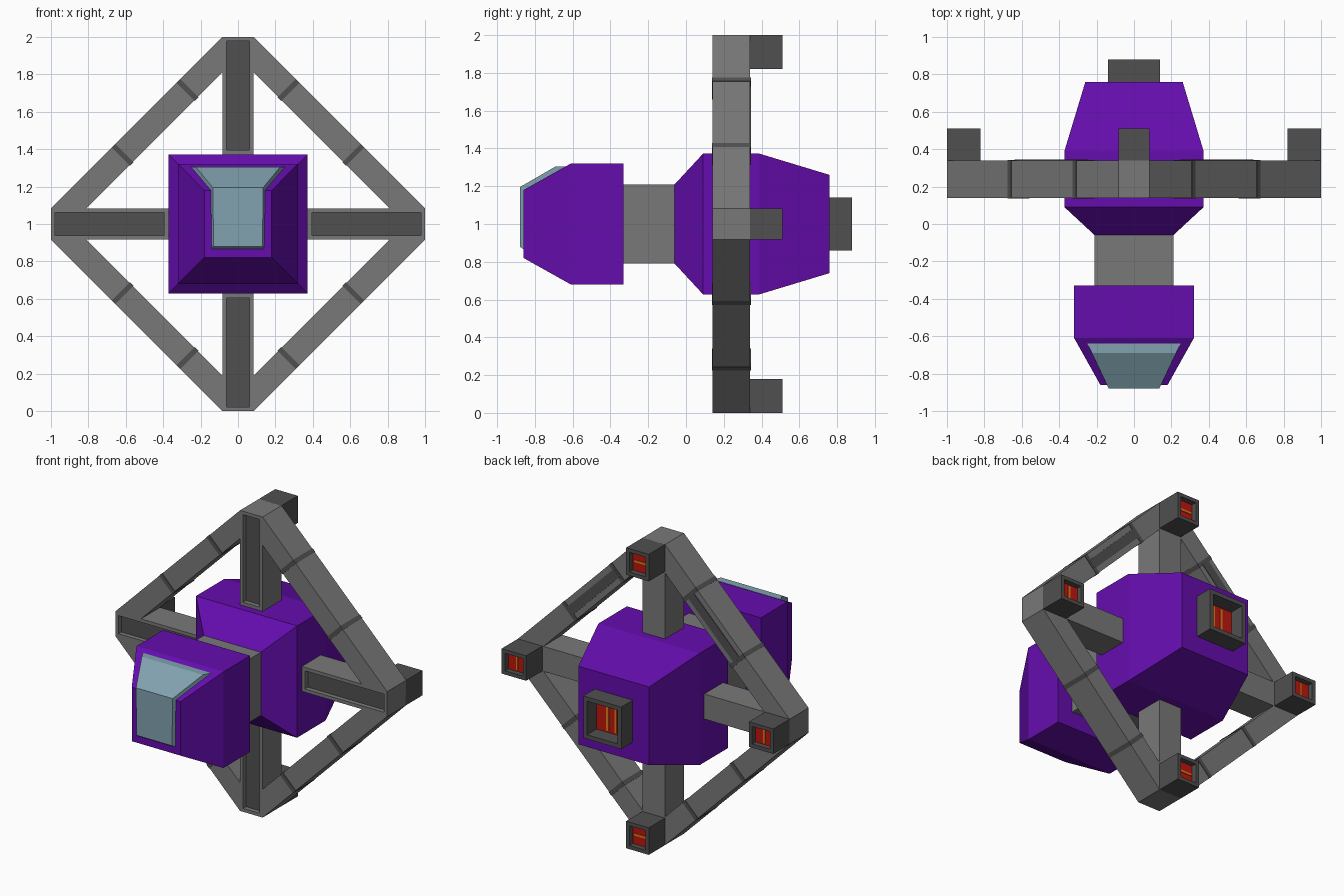
import bpy, bmesh, math
from mathutils import Matrix, Vector

if "Cube" in bpy.data.objects:
    bpy.data.objects.remove(bpy.data.objects["Cube"])


def material(name, rgb):
    m = bpy.data.materials.new(name)
    m.diffuse_color = (*rgb, 1)
    m.use_nodes = True
    m.node_tree.nodes["Principled BSDF"].inputs["Base Color"].default_value = m.diffuse_color
    return m


PURPLE = material("purple", (0.13, 0.004, 0.42))
GRAY = material("gray", (0.19, 0.19, 0.19))
DARK = material("dark_gray", (0.08, 0.08, 0.08))
GLASS = material("glass_blue", (0.22, 0.36, 0.43))
RED = material("red", (0.52, 0.008, 0.004))
ORANGE = material("orange", (0.75, 0.2, 0.01))


def finish(name, bm, *mats):
    bmesh.ops.recalc_face_normals(bm, faces=bm.faces[:])
    me = bpy.data.meshes.new(name)
    bm.to_mesh(me)
    bm.free()
    for m in mats:
        me.materials.append(m)
    ob = bpy.data.objects.new(name, me)
    bpy.context.collection.objects.link(ob)
    return ob


def skin(name, rings, mat):
    """Join matching rings of points into a capped solid."""
    bm = bmesh.new()
    vs = [[bm.verts.new(p) for p in r] for r in rings]
    n = len(vs[0])
    for a, b in zip(vs, vs[1:]):
        for i in range(n):
            bm.faces.new((a[i], a[(i + 1) % n], b[(i + 1) % n], b[i]))
    bm.faces.new(vs[0])
    bm.faces.new(vs[-1])
    return finish(name, bm, mat)


def hull(name, sections, mat):
    """Square sections (y, half size) stacked along y."""
    skin(name, [[(sx * h, y, 1 + sz * h) for sx, sz in ((-1, -1), (1, -1), (1, 1), (-1, 1))]
                for y, h in sections], mat)


def box_bm(lo, hi, angle=0):
    lo, hi = Vector(lo), Vector(hi)
    bm = bmesh.new()
    bmesh.ops.create_cube(bm, size=1, matrix=Matrix.Translation((lo + hi) / 2)
                          @ Matrix.Rotation(angle, 4, 'Y') @ Matrix.Diagonal((*(hi - lo), 1)))
    return bm


def box(name, lo, hi, mat, angle=0):
    return finish(name, box_bm(lo, hi, angle), mat)


def recessed_box(name, lo, hi, side, rim, depth, mat, floor_mat):
    """Box with a sunken panel in its front (side -1) or back (side 1)."""
    bm = box_bm(lo, hi)
    bm.normal_update()
    f = next(f for f in bm.faces if f.normal.y * side > 0.9)
    bmesh.ops.inset_region(bm, faces=[f], thickness=rim)
    out = bmesh.ops.extrude_face_region(bm, geom=[f])["geom"]
    if f.is_valid:
        bmesh.ops.delete(bm, geom=[f], context='FACES_ONLY')
    bmesh.ops.translate(bm, vec=(0, -side * depth, 0),
                        verts=[g for g in out if isinstance(g, bmesh.types.BMVert)])
    for g in out:
        if isinstance(g, bmesh.types.BMFace):
            g.material_index = 1
    return finish(name, bm, mat, floor_mat)


# Head, neck and body
hull("head", [(-0.86, 0.18), (-0.61, 0.32), (-0.33, 0.32)], PURPLE)
hull("neck", [(-0.35, 0.21), (-0.04, 0.21)], GRAY)
hull("body", [(-0.06, 0.21), (0.09, 0.372), (0.39, 0.372), (0.76, 0.26)], PURPLE)

# Windshield: outer (y, z, half width) rows with inner rows sunk into the head
outer = [(-0.64, 1.305, 0.25), (-0.69, 1.305, 0.225), (-0.88, 1.195, 0.135), (-0.88, 0.88, 0.13)]
inner = [(-0.62, 1.28, 0.26), (-0.66, 1.27, 0.24), (-0.85, 1.17, 0.15), (-0.85, 0.86, 0.145)]
skin("windshield", [[(-a[2], a[0], a[1]), (a[2], a[0], a[1]), (b[2], b[0], b[1]), (-b[2], b[0], b[1])]
                    for a, b in zip(outer, inner)], GLASS)

# Main engine with two vertical glowing strips
recessed_box("main_engine", (-0.14, 0.75, 0.86), (0.14, 0.88, 1.14), 1, 0.04, 0.1, DARK, RED)
for x in (-0.03, 0.03):
    box("main_engine_strip", (x - 0.008, 0.778, 0.9), (x + 0.008, 0.785, 1.1), ORANGE)

# Four spokes with sunken front panels, and a thruster behind each tip
for dx, dz in ((1, 0), (-1, 0), (0, 1), (0, -1)):
    def span(r0, r1, w, y0, y1):
        xs = sorted((dx * r0 - abs(dz) * w, dx * r1 + abs(dz) * w))
        zs = sorted((1 + dz * r0 - abs(dx) * w, 1 + dz * r1 + abs(dx) * w))
        return (xs[0], y0, zs[0]), (xs[1], y1, zs[1])

    recessed_box("spoke", *span(0.372, 1, 0.083, 0.14, 0.34), -1, 0.032, 0.03, GRAY, DARK)
    recessed_box("thruster", *span(0.82, 1, 0.083, 0.335, 0.51), 1, 0.035, 0.035, DARK, RED)
    box("thruster_strip", *span(0.903, 0.917, 0.048, 0.474, 0.48), ORANGE)

# Four diagonal beams closing the diamond, with dark bands
for sx in (-1, 1):
    for sz in (-1, 1):
        outline = ((0.083, 1), (1, 0.083), (0.812, 0.083), (0.083, 0.812))
        skin("frame_beam", [[(sx * x, y, 1 + sz * z) for x, z in outline] for y in (0.14, 0.34)], GRAY)
        angle = sx * sz * math.pi / 4
        for bx, bz in ((0.27, 0.7175), (0.6175, 0.37)):
            c = Vector((sx * bx, 0.24, 1 + sz * bz))
            h = Vector((0.014, 0.103, 0.069))
            box("beam_band", c - h, c + h, DARK, angle)
        if sz > 0:  # long panel on the back of the upper beams
            c = Vector((sx * 0.444, 0.34, 1 + sz * 0.544))
            h = Vector((0.245, 0.004, 0.03))
            box("beam_panel", c - h, c + h, DARK, angle)
